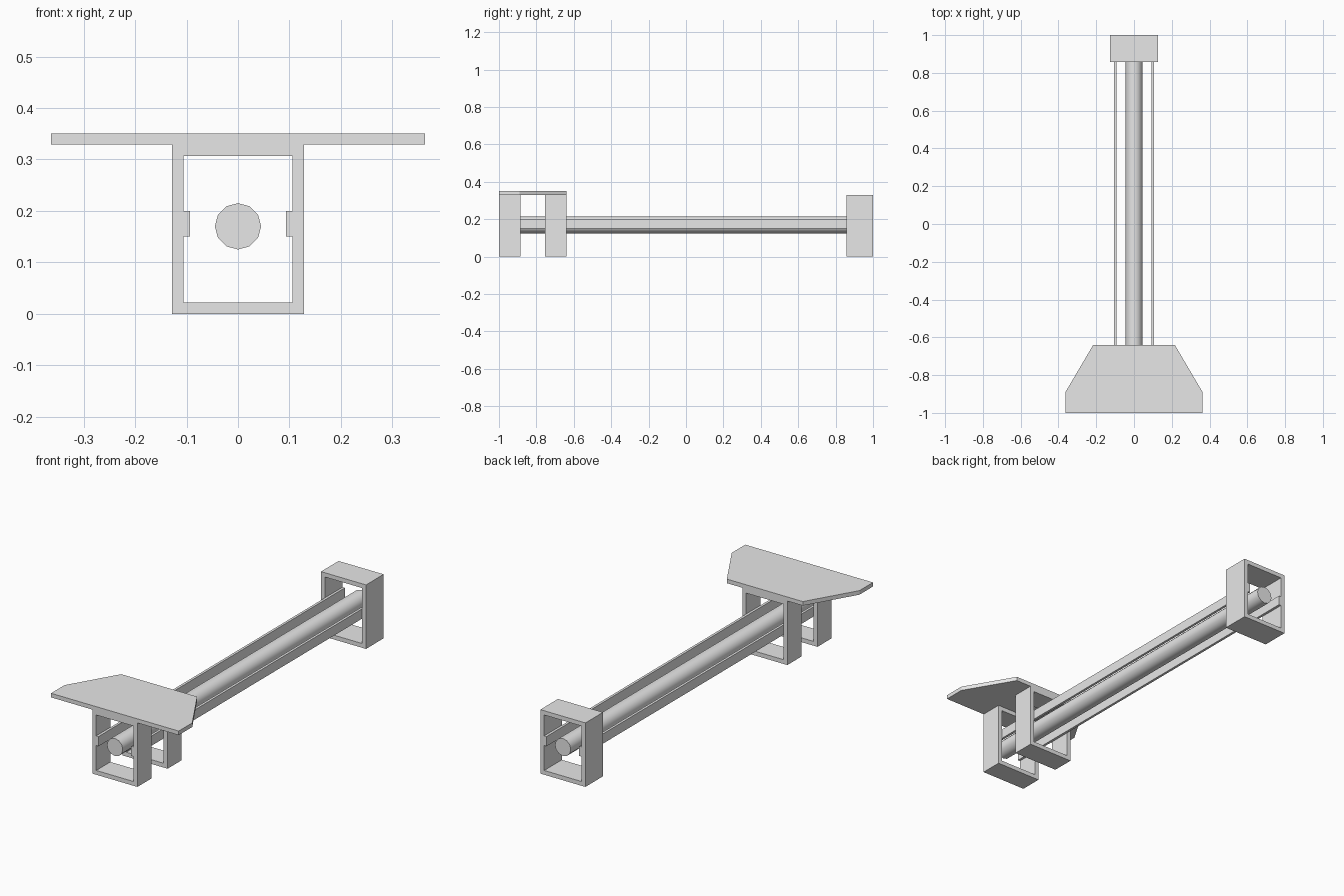
import bpy
import bmesh
import math

if "Cube" in bpy.data.objects:
    bpy.data.objects.remove(bpy.data.objects["Cube"], do_unlink=True)

# One plain grey for everything
grey = bpy.data.materials.new("plain_grey")
grey.use_nodes = True
colour = (0.8, 0.8, 0.8, 1)
grey.diffuse_color = colour
grey.node_tree.nodes["Principled BSDF"].inputs["Base Color"].default_value = colour


def finish(name, bm):
    bmesh.ops.recalc_face_normals(bm, faces=bm.faces)
    mesh = bpy.data.meshes.new(name)
    bm.to_mesh(mesh)
    bm.free()
    mesh.materials.append(grey)
    obj = bpy.data.objects.new(name, mesh)
    bpy.context.collection.objects.link(obj)
    return obj


def prism(name, outline, offset):
    """Extrude a closed 3D outline along an offset vector."""
    bm = bmesh.new()
    face = bm.faces.new([bm.verts.new(p) for p in outline])
    result = bmesh.ops.extrude_face_region(bm, geom=[face], use_keep_orig=True)
    moved = [g for g in result["geom"] if isinstance(g, bmesh.types.BMVert)]
    bmesh.ops.translate(bm, verts=moved, vec=offset)
    return finish(name, bm)


def rectangle(half_x, z0, z1, y):
    return [(-half_x, y, z0), (half_x, y, z0), (half_x, y, z1), (-half_x, y, z1)]


def frame(name, y0, y1):
    """Rectangular hoop, open at the front and back."""
    bm = bmesh.new()
    rings = []
    for half_x, z0, z1 in ((OUTER, 0, TOP), (OUTER - WALL, WALL, TOP - WALL)):
        for y in (y0, y1):
            rings.append([bm.verts.new(p) for p in rectangle(half_x, z0, z1, y)])
    out_front, out_back, in_front, in_back = rings
    for a, b in ((out_front, out_back), (out_back, in_back),
                 (in_back, in_front), (in_front, out_front)):
        for i in range(4):
            j = (i + 1) % 4
            bm.faces.new((a[i], a[j], b[j], b[i]))
    return finish(name, bm)


OUTER, WALL, TOP = 0.128, 0.022, 0.329

# Supporting frames
frame("front_frame", -1, -0.885)
frame("middle_frame", -0.755, -0.64)
frame("rear_frame", 0.857, 1)

# Tapered top plate
half = [(0.363, -1), (0.363, -0.89), (0.216, -0.64)]
outline = half + [(-x, y) for x, y in reversed(half)]
prism("top_plate", [(x, y, TOP) for x, y in outline], (0, 0, 0.021))

# Side rails
for side, sign in (("left", 1), ("right", -1)):
    inner, outer = sign * 0.093, sign * (OUTER - WALL)
    prism(side + "_rail",
          [(inner, -1, 0.15), (outer, -1, 0.15), (outer, -1, 0.2), (inner, -1, 0.2)],
          (0, 2, 0))

# Central round bar
bpy.ops.mesh.primitive_cylinder_add(vertices=12, radius=0.045, depth=2,
                                    location=(0, 0, 0.17),
                                    rotation=(math.pi / 2, 0, 0))
bar = bpy.context.object
bar.name = "central_bar"
bar.data.materials.append(grey)
bpy.ops.object.shade_smooth_by_angle(angle=math.radians(40))
